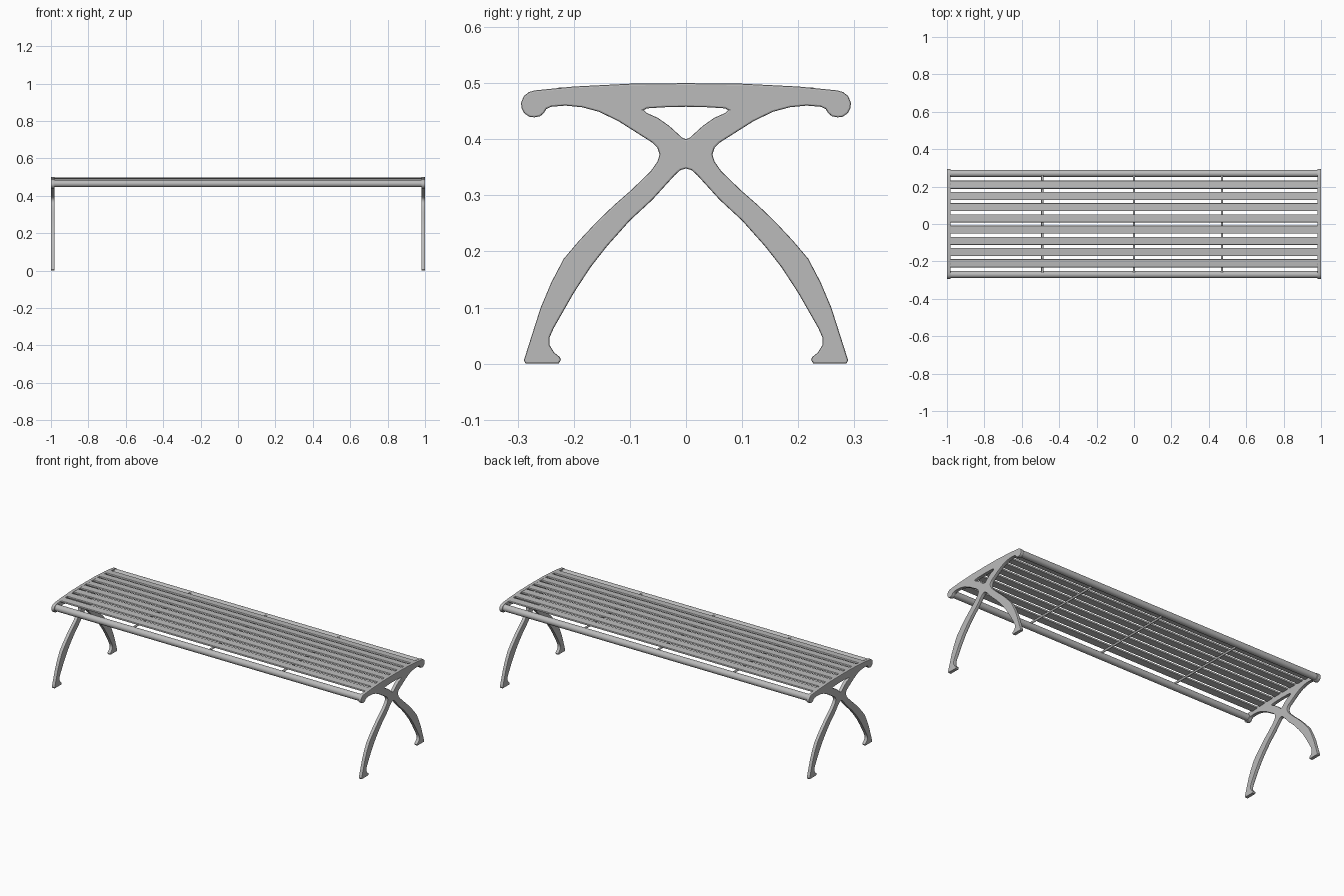
import bpy
from math import pi, radians

cube = bpy.data.objects.get("Cube")
if cube:
    bpy.data.objects.remove(cube, do_unlink=True)

metal = bpy.data.materials.new("grey_metal")
metal.use_nodes = True
GREY = (0.5, 0.5, 0.5, 1)
metal.diffuse_color = GREY
metal.node_tree.nodes["Principled BSDF"].inputs["Base Color"].default_value = GREY


def finish(name, smooth=False):
    ob = bpy.context.object
    ob.name = name
    ob.data.materials.clear()
    ob.data.materials.append(metal)
    if smooth:
        bpy.ops.object.shade_smooth_by_angle(angle=radians(35))
    return ob


def bar(name, loc, size, tilt=0, bevel=0.003):
    bpy.ops.mesh.primitive_cube_add(size=1, location=loc)
    ob = finish(name)
    ob.scale = size
    bpy.ops.object.transform_apply(location=False, rotation=False, scale=True)
    ob.rotation_euler.x = tilt
    mod = ob.modifiers.new("rounded_edges", "BEVEL")
    mod.width, mod.segments = bevel, 2


def mirrored(half):
    # Half outline from top centre to bottom centre, closed by its reflection
    return half + [(-y, z) for y, z in reversed(half[1:-1])]


def top_height(y):
    return 0.499 - 0.13 * y * y


# End frame: arched top, scrolled ends, crossed legs and flared feet
outline = mirrored([
    (0, .5), (.1, .499), (.2, .494), (.25, .489), (.27, .487), (.28, .484),
    (.289, .477), (.294, .465), (.293, .455), (.288, .446), (.279, .44),
    (.27, .439), (.26, .441), (.253, .447), (.249, .454), (.24, .458),
    (.215, .46), (.185, .457), (.155, .449), (.12, .432), (.09, .413),
    (.06, .394), (.051, .385), (.047, .373), (.051, .36), (.063, .343),
    (.097, .31), (.13, .281), (.16, .252), (.19, .22), (.218, .187),
    (.24, .145), (.259, .1), (.275, .05), (.289, .006), (.286, 0),
    (.227, 0), (.223, .007), (.225, .012), (.235, .02), (.243, .033),
    (.243, .047), (.236, .063), (.2, .126), (.17, .172), (.141, .209),
    (.1, .255), (.06, .292), (.02, .336), (.01, .345), (0, .348)])
opening = mirrored([
    (0, .458), (.04, .457), (.07, .455), (.075, .452), (.07, .447),
    (.05, .438), (.03, .424), (.007, .403), (0, .4)])

for side, x in (("left", .99), ("right", -.99)):
    curve = bpy.data.curves.new(side + "_profile", "CURVE")
    curve.dimensions, curve.fill_mode = "2D", "BOTH"
    curve.extrude, curve.bevel_depth = 0.007, 0.003
    curve.bevel_resolution, curve.offset = 1, -0.003
    for points in (outline, opening):
        spline = curve.splines.new("POLY")
        spline.points.add(len(points) - 1)
        for point, (y, z) in zip(spline.points, points):
            point.co = (y, z, 0, 1)
        spline.use_cyclic_u = True
    ob = bpy.data.objects.new(side + "_end_frame", curve)
    bpy.context.collection.objects.link(ob)
    ob.location.x = x
    ob.rotation_euler = (pi / 2, 0, pi / 2)
    bpy.ops.object.select_all(action="DESELECT")
    ob.select_set(True)
    bpy.context.view_layer.objects.active = ob
    bpy.ops.object.convert(target="MESH")
    finish(side + "_end_frame", True)

# Round rails along the front and back edges
for name, y in (("front_rail", -.27), ("back_rail", .27)):
    bpy.ops.mesh.primitive_cylinder_add(
        vertices=24, radius=.019, depth=1.97, location=(0, y, .465), rotation=(0, pi / 2, 0))
    finish(name, True)

# Seat slats following the gentle arch
for i in range(8):
    y = (i - 3.5) * 0.06
    bar(f"seat_slat_{i + 1}", (0, y, top_height(y) - .006), (1.97, .043, .011), -.26 * y)

# Thin support rods under the slats
for i, x in enumerate((-.49, 0, .47)):
    bpy.ops.mesh.primitive_cylinder_add(
        vertices=12, radius=.006, depth=.52, location=(x, 0, .478), rotation=(pi / 2, 0, 0))
    finish(f"support_rod_{i + 1}", True)
